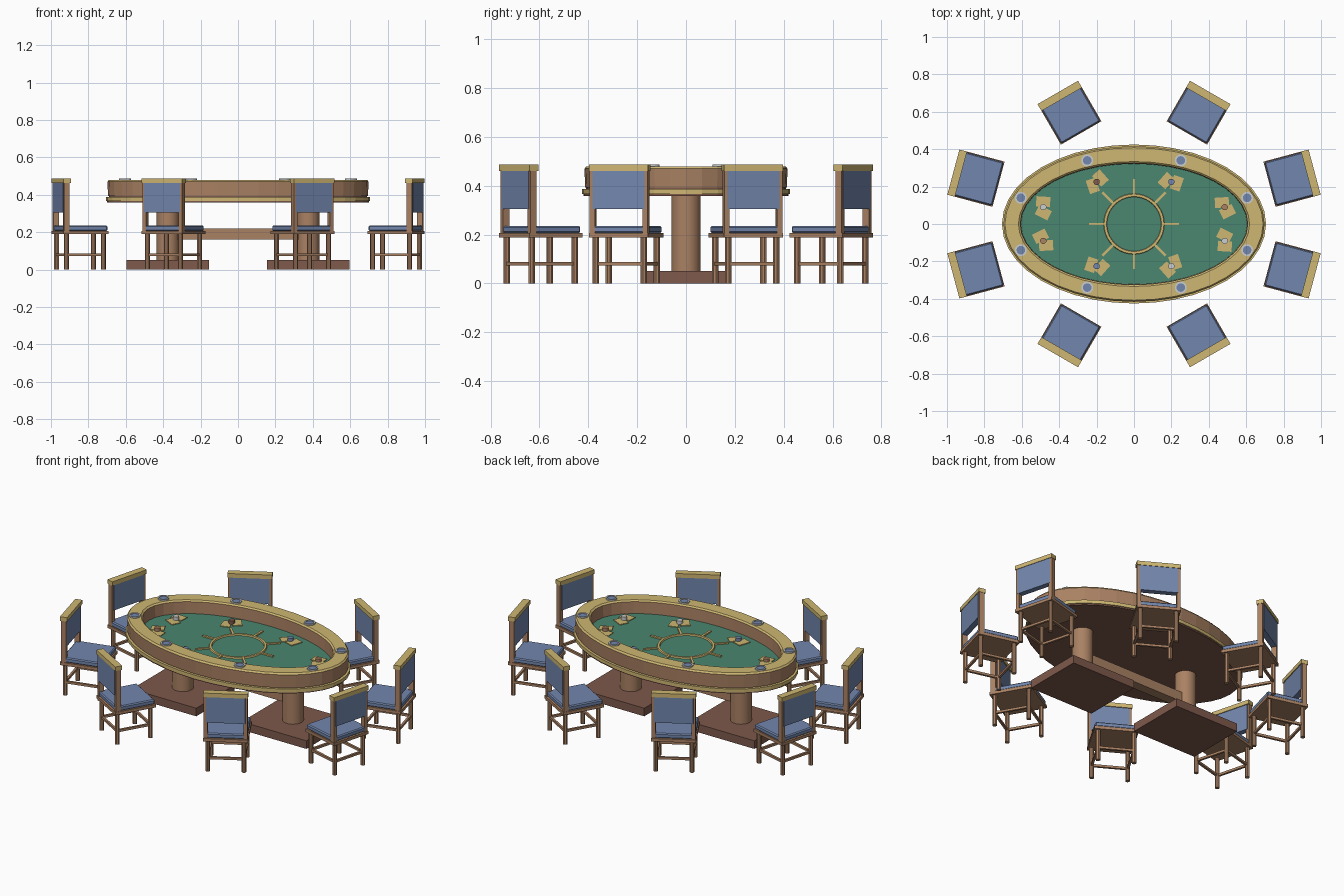
import bpy, bmesh
from math import sin, cos, pi, radians
from mathutils import Matrix, Vector

cube = bpy.data.objects.get("Cube")
if cube:
    bpy.data.objects.remove(cube, do_unlink=True)


def material(name, r, g, b):
    m = bpy.data.materials.new(name)
    m.use_nodes = True
    colour = (r, g, b, 1)
    m.diffuse_color = colour
    m.node_tree.nodes["Principled BSDF"].inputs["Base Color"].default_value = colour
    return m


WOOD = material("light wood", 0.40, 0.22, 0.125)
DARK = material("red brown wood", 0.21, 0.10, 0.07)
GOLD = material("gold trim", 0.62, 0.47, 0.17)
BLUE = material("blue cloth", 0.17, 0.24, 0.42)
FELT = material("green felt", 0.07, 0.24, 0.16)
SILVER = material("silver", 0.60, 0.62, 0.64)


def finish(name, bm, mats, smooth=False):
    bmesh.ops.recalc_face_normals(bm, faces=bm.faces[:])
    mesh = bpy.data.meshes.new(name)
    bm.to_mesh(mesh)
    bm.free()
    for m in mats:
        mesh.materials.append(m)
    ob = bpy.data.objects.new(name, mesh)
    bpy.context.collection.objects.link(ob)
    if smooth:
        bpy.ops.object.select_all(action="DESELECT")
        ob.select_set(True)
        bpy.context.view_layer.objects.active = ob
        bpy.ops.object.shade_smooth_by_angle(angle=radians(35))
    return ob


def box(name, size, loc, mat, place=Matrix()):
    bm = bmesh.new()
    bmesh.ops.create_cube(bm, size=1, matrix=place @ Matrix.Translation(loc) @ Matrix.Diagonal((*size, 1)))
    return finish(name, bm, [mat])


def disc(name, rx, ry, z0, z1, mat, loc=(0, 0), place=Matrix(), sides=40, smooth=False):
    """Upright elliptical cylinder from z0 to z1."""
    bm = bmesh.new()
    where = place @ Matrix.Translation((*loc, (z0 + z1) / 2)) @ Matrix.Diagonal((rx, ry, z1 - z0, 1))
    bmesh.ops.create_cone(bm, cap_ends=True, segments=sides, radius1=1, radius2=1, depth=1, matrix=where)
    return finish(name, bm, [mat], smooth)


def ring(name, profile, mats, loc=(0, 0), sides=40):
    """Closed profile of (rx, ry, z) swept round; upward faces take the second material."""
    bm = bmesh.new()
    rows = []
    for i in range(sides):
        t = 2 * pi * i / sides
        rows.append([bm.verts.new((loc[0] + rx * cos(t), loc[1] + ry * sin(t), z)) for rx, ry, z in profile])
    n = len(profile)
    for i in range(sides):
        a, b = rows[i], rows[(i + 1) % sides]
        for j in range(n):
            k = (j + 1) % n
            bm.faces.new((a[j], b[j], b[k], a[k]))
    bmesh.ops.recalc_face_normals(bm, faces=bm.faces[:])
    for f in bm.faces:
        f.normal_update()
        f.material_index = int(f.normal.z > 0.3 and len(mats) > 1)
    return finish(name, bm, mats)


def spot(x, y, angle):
    return Matrix.Translation((x, y, 0)) @ Matrix.Rotation(angle - pi / 2, 4, "Z")


def around(x, y, angle):
    """Four mirrored placements, local +y pointing away from the table."""
    a = radians(angle)
    return [spot(x, y, a), spot(-x, y, pi - a), spot(-x, -y, pi + a), spot(x, -y, -a)]


# Table pedestals and the beam between them
for s in (-1, 1):
    box("pedestal_base", (0.44, 0.37, 0.05), (s * 0.375, 0, 0.025), DARK)
    disc("pedestal_column", 0.06, 0.06, 0.05, 0.36, WOOD, (s * 0.375, 0), sides=24, smooth=True)
box("pedestal_beam", (0.68, 0.06, 0.06), (0, 0, 0.19), WOOD)

# Table top, ledge, padded rim and felt
disc("table_underside", 0.70, 0.42, 0.358, 0.37, DARK)
disc("table_ledge", 0.706, 0.425, 0.366, 0.387, GOLD)
disc("table_bed", 0.69, 0.41, 0.385, 0.394, DARK)
ring("table_rim", [(0.695, 0.413, 0.392), (0.698, 0.416, 0.47), (0.69, 0.408, 0.48),
                   (0.618, 0.334, 0.48), (0.608, 0.325, 0.472), (0.605, 0.322, 0.392)], [WOOD, GOLD])
disc("felt", 0.607, 0.324, 0.39, 0.40, FELT)

# Cup holders in the rim
for sx in (-1, 1):
    for sy in (-1, 1):
        for x, y in ((0.25, 0.34), (0.605, 0.14)):
            p = (sx * x, sy * y)
            ring("cup_ring", [(0.032, 0.032, 0.475), (0.032, 0.032, 0.488),
                              (0.023, 0.023, 0.488), (0.023, 0.023, 0.475)], [SILVER], p, 16)
            disc("cup_well", 0.024, 0.024, 0.475, 0.484, BLUE, p, sides=16)

# Wheel emblem on the felt
ring("wheel_ring", [(0.163, 0.163, 0.399), (0.16, 0.16, 0.408), (0.147, 0.147, 0.408), (0.144, 0.144, 0.399)],
     [GOLD])
for i in range(8):
    turn = Matrix.Rotation(i * pi / 4, 4, "Z")
    box("wheel_spoke", (0.08, 0.013, 0.008), (0.2, 0, 0.404), GOLD, turn)

# Pairs of cards with a chip stack for each seat
chips = [WOOD, SILVER, WOOD, SILVER, BLUE, DARK, BLUE, SILVER]
for place, chip in zip(around(0.485, 0.09, 15) + around(0.2, 0.225, 60), chips):
    for s in (-1, 1):
        card = place @ Matrix.Translation((s * 0.028, s * 0.008, 0)) @ Matrix.Rotation(s * 0.2, 4, "Z")
        box("playing_card", (0.055, 0.075, 0.005), (0, 0, 0.403 + s * 0.001), GOLD, card)
    disc("chip_stack", 0.017, 0.017, 0.404, 0.425, chip, place=place, sides=12)


def chair(place):
    # Legs and stretchers
    for s in (-1, 1):
        for t in (-1, 1):
            disc("chair_leg", 0.0135, 0.0135, 0, 0.192, WOOD, (s * 0.102, t * 0.102), place, 8, True)
        box("side_stretcher", (0.013, 0.2, 0.014), (s * 0.102, 0, 0.08), WOOD, place)
        box("cross_stretcher", (0.2, 0.013, 0.014), (0, s * 0.102, 0.08), WOOD, place)
        # Back posts
        box("back_post", (0.022, 0.03, 0.265), (s * 0.112, 0.105, 0.335), WOOD, place)
    # Seat
    box("seat_frame", (0.25, 0.25, 0.018), (0, 0, 0.198), WOOD, place)
    cushion = box("seat_cushion", (0.24, 0.238, 0.03), (0, -0.002, 0.221), BLUE, place)
    bevel = cushion.modifiers.new("soft edge", "BEVEL")
    bevel.width = 0.006
    # Back panel and cap
    box("back_panel", (0.22, 0.034, 0.16), (0, 0.105, 0.384), BLUE, place)
    box("back_cap", (0.25, 0.042, 0.025), (0, 0.104, 0.474), GOLD, place)


for place in around(0.845, 0.245, 15) + around(0.345, 0.595, 60):
    chair(place)
